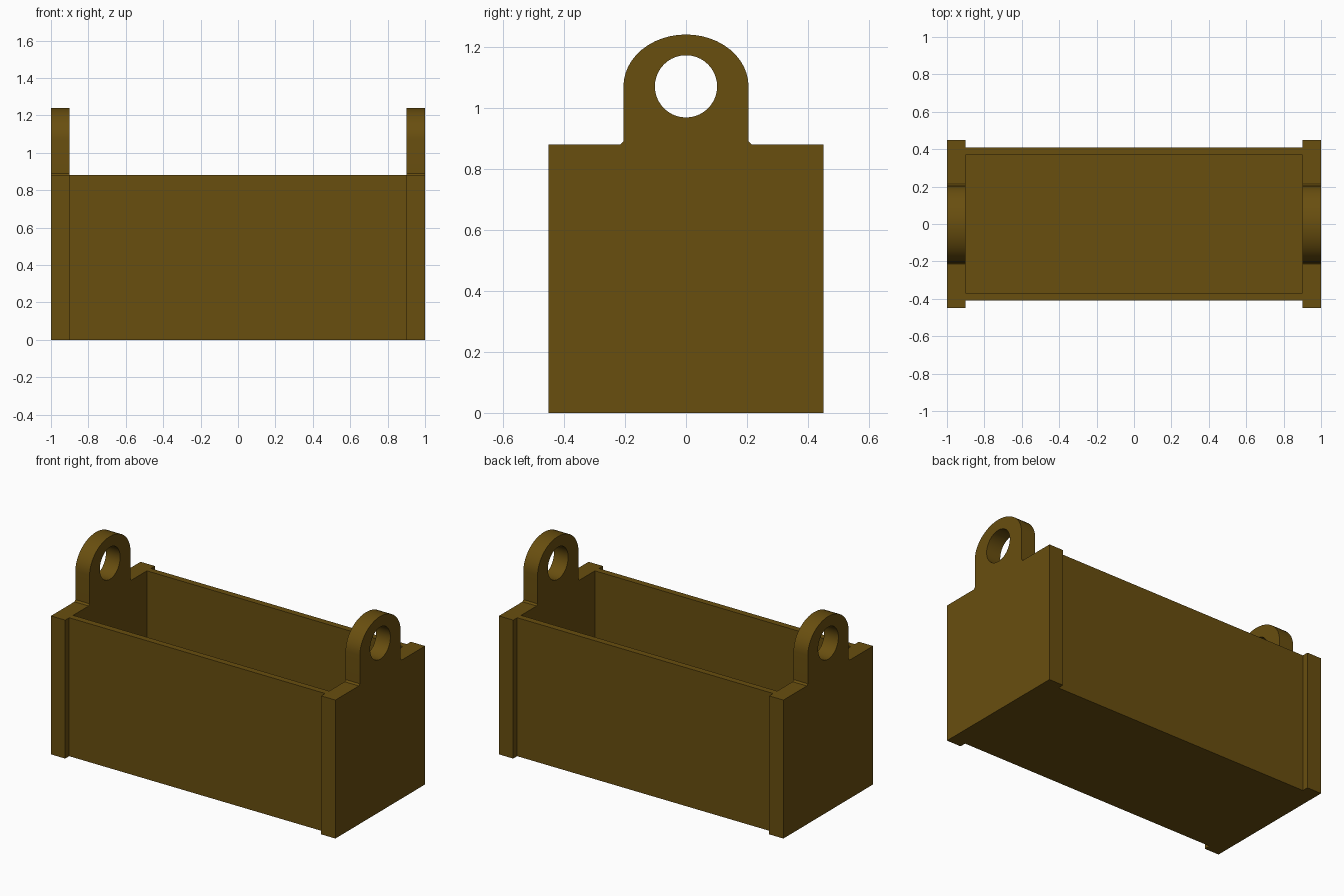
import bpy, bmesh, math
from mathutils import Vector

cube = bpy.data.objects.get("Cube")
if cube:
    bpy.data.objects.remove(cube, do_unlink=True)

COLOR = (0.14, 0.077, 0.0048, 1)
wood = bpy.data.materials.new("brown wood")
wood.use_nodes = True
wood.diffuse_color = COLOR
wood.node_tree.nodes["Principled BSDF"].inputs["Base Color"].default_value = COLOR

HALF_LENGTH, PANEL = 1.0, 0.1        # overall half length, end panel thickness
HALF_DEPTH, WALL_OUT = 0.45, 0.41    # end panel and side wall half depths
WALL, FLOOR, HEIGHT = 0.04, 0.04, 0.88
EYE_Z, EYE_R = 1.07, 0.102           # handle hole
LUG_W, LUG_H = 0.205, 0.17           # handle lug arch


def extruded(name, loops, x, length):
    """Fill closed (y, z) loops, holes included, and extrude them along x."""
    bm = bmesh.new()
    for loop in loops:
        verts = [bm.verts.new((x, y, z)) for y, z in loop]
        for a, b in zip(verts, verts[1:] + verts[:1]):
            bm.edges.new((a, b))
    bmesh.ops.triangle_fill(bm, use_beauty=True, edges=bm.edges[:])
    ext = bmesh.ops.extrude_face_region(bm, geom=bm.faces[:], use_keep_orig=True)
    moved = [g for g in ext["geom"] if isinstance(g, bmesh.types.BMVert)]
    bmesh.ops.translate(bm, verts=moved, vec=Vector((length, 0, 0)))
    bmesh.ops.recalc_face_normals(bm, faces=bm.faces[:])
    mesh = bpy.data.meshes.new(name)
    bm.to_mesh(mesh)
    bm.free()
    mesh.materials.append(wood)
    obj = bpy.data.objects.new(name, mesh)
    bpy.context.collection.objects.link(obj)
    bpy.ops.object.select_all(action="DESELECT")
    obj.select_set(True)
    bpy.context.view_layer.objects.active = obj
    bpy.ops.object.shade_smooth_by_angle(angle=math.radians(30))
    return obj


def arc(ry, rz, start, end, steps):
    angles = [math.radians(start + (end - start) * i / steps) for i in range(steps + 1)]
    return [(ry * math.cos(a), EYE_Z + rz * math.sin(a)) for a in angles]


# End panels: square board rising into an arched lug with a round hole
outline = [(-HALF_DEPTH, HEIGHT), (-HALF_DEPTH, 0), (HALF_DEPTH, 0),
           (HALF_DEPTH, HEIGHT), (LUG_W + 0.01, HEIGHT), (LUG_W, HEIGHT + 0.01)]
outline += arc(LUG_W, LUG_H, 0, 180, 24)
outline += [(-LUG_W, HEIGHT + 0.01), (-LUG_W - 0.01, HEIGHT)]
eye = arc(EYE_R, EYE_R, 0, 360, 40)[:-1]
extruded("right_end_panel", [outline, eye], -HALF_LENGTH, PANEL)
extruded("left_end_panel", [outline, eye], HALF_LENGTH - PANEL, PANEL)

# Trough: floor and both side walls as one U-shaped section
inner = WALL_OUT - WALL
section = [(-WALL_OUT, 0), (WALL_OUT, 0), (WALL_OUT, HEIGHT), (inner, HEIGHT),
           (inner, FLOOR), (-inner, FLOOR), (-inner, HEIGHT), (-WALL_OUT, HEIGHT)]
extruded("trough", [section], PANEL - HALF_LENGTH, 2 * (HALF_LENGTH - PANEL))
